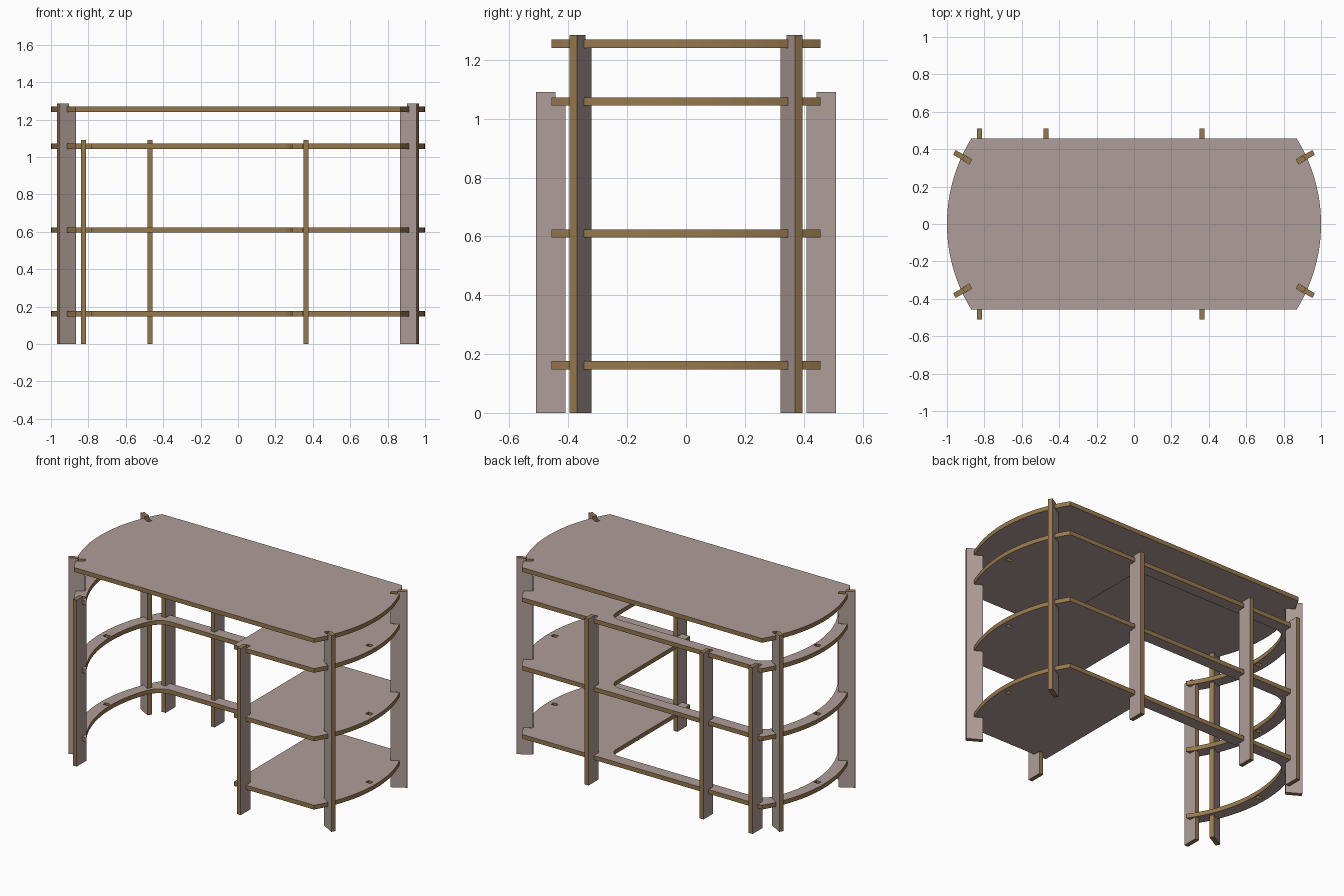
import bpy, bmesh, math
from mathutils import Matrix, Vector

if "Cube" in bpy.data.objects:
    bpy.data.objects.remove(bpy.data.objects["Cube"])


def material(name, rgb):
    m = bpy.data.materials.new(name)
    m.diffuse_color = (*rgb, 1)
    m.use_nodes = True
    m.node_tree.nodes["Principled BSDF"].inputs["Base Color"].default_value = m.diffuse_color
    return m


FACE = material("board_face", (0.43, 0.34, 0.32))
EDGE = material("board_edge", (0.31, 0.19, 0.075))

T = 0.028                       # board thickness
HX, HY, CX = 1.0, 0.457, 0.87   # half length, half depth, corner x
R = (HY**2 + (HX - CX)**2) / (2 * (HX - CX))
C = HX - R                      # centre of the end arcs
SHELVES = [0.148, 0.596, 1.044]
TOP = 1.241


def board(name, pts, thick, matrix):
    """Flat board from an outline: wide faces pale, cut edges brown."""
    bm = bmesh.new()
    lo = [bm.verts.new((x, y, 0)) for x, y in pts]
    hi = [bm.verts.new((x, y, thick)) for x, y in pts]
    bm.faces.new(lo[::-1])
    bm.faces.new(hi)
    n = len(pts)
    for i in range(n):
        j = (i + 1) % n
        f = bm.faces.new((lo[i], lo[j], hi[j], hi[i]))
        f.material_index = 1
    bmesh.ops.recalc_face_normals(bm, faces=bm.faces)
    me = bpy.data.meshes.new(name)
    bm.to_mesh(me)
    bm.free()
    me.materials.append(FACE)
    me.materials.append(EDGE)
    ob = bpy.data.objects.new(name, me)
    bpy.context.collection.objects.link(ob)
    ob.matrix_world = matrix
    return ob


def arc(side, radius, y0, y1, n=24):
    """Points on an end arc from y0 to y1 (side is +1 or -1 in x)."""
    a0, a1 = math.asin(y0 / radius), math.asin(y1 / radius)
    return [(side * (C + radius * math.cos(a)), radius * math.sin(a))
            for a in (a0 + (a1 - a0) * i / n for i in range(n + 1))]


def bend(p, q, r, n=8):
    """Rounded corner from p to r around q."""
    p, q, r = Vector(p), Vector(q), Vector(r)
    return [tuple(p * (1 - t)**2 + q * 2 * t * (1 - t) + r * t * t)
            for t in (i / n for i in range(n + 1))]


# Leg positions: inner end point, outward direction, slot depth, shelf heights, leg height
legs = []
for sx, xn in ((-1, "left"), (1, "right")):
    for sy, yn in ((-1, "front"), (1, "back")):
        d = Vector((sx * math.cos(math.pi / 6), sy * 0.5, 0))
        mid = Vector((sx * 0.917, sy * 0.358, 0))
        legs.append((f"{yn}_{xn}_corner_leg", mid - d * 0.05, d, 0.042, SHELVES + [TOP], 1.285))
for name, x, sy in (("front_left_leg", -0.826, -1), ("front_right_leg", 0.363, -1),
                    ("back_left_leg", -0.826, 1), ("back_middle_leg", -0.47, 1),
                    ("back_right_leg", 0.363, 1)):
    legs.append((name, Vector((x, sy * 0.41, 0)), Vector((0, sy, 0)), 0.033, SHELVES, 1.09))


def leg_matrix(base, d, thick):
    side = d.cross(Vector((0, 0, 1)))
    m = Matrix((d, Vector((0, 0, 1)), side)).transposed().to_4x4()
    m.translation = base - side * thick / 2
    return m


# Legs, notched from the inner side for each board
for name, base, d, depth, zs, h in legs:
    pts = [(0.1, h), (0.1, 0), (0, 0)]
    for z in zs:
        pts += [(0, z), (depth, z)]
        if z != zs[-1]:
            pts += [(depth, z + T), (0, z + T)]
    pts.append((depth, h))
    board(name, pts, T, leg_matrix(base, d, T))


def cut_slots(ob, boxes):
    """Cut slots; each box is (base, direction, length, width)."""
    for base, d, length, width in boxes:
        c = board("slot_cutter", [(0, -1), (length, -1), (length, 2), (0, 2)],
                  width, leg_matrix(base, d, width))
        for p in c.data.polygons:
            p.material_index = 1
        c.hide_render = True
        mod = ob.modifiers.new("slot", 'BOOLEAN')
        mod.operation, mod.solver, mod.object = 'DIFFERENCE', 'EXACT', c
        bpy.context.view_layer.update()
        me = bpy.data.meshes.new_from_object(
            ob.evaluated_get(bpy.context.evaluated_depsgraph_get()))
        ob.modifiers.clear()
        ob.data = me
        bpy.data.objects.remove(c)


corner_slots = [(b, d, 0.15, T + 0.001) for n, b, d, dp, zs, h in legs if "corner" in n]
leg_slots = [(b, d, 0.15, T + 0.001) for n, b, d, dp, zs, h in legs if "corner" not in n]
end_slots = [(Vector((s * 0.935, 0, 0)), Vector((s, 0, 0)), 0.035, T) for s in (-1, 1)]

# Desk top
outline = arc(1, R, -HY, HY) + arc(-1, R, HY, -HY)
top = board("desk_top", outline, T, Matrix.Translation((0, 0, TOP)))
cut_slots(top, corner_slots)

# Three shelves: full panel on the right, narrow rail round the back and left
W, X0, YI, F = 0.075, 0.29, 0.38, 0.08
RI = R - W
inner = arc(-1, RI, -HY, YI - F)
corner = arc(-1, RI, YI - 0.01, YI, 1)[-1]
outline = (arc(1, R, -HY, HY) + arc(-1, R, HY, -HY) + inner[:-1]
           + bend(inner[-1], corner, (corner[0] + F, YI))
           + bend((X0 - F, YI), (X0, YI), (X0, YI - F))
           + [(X0, -HY)])
for name, z in zip(("lower_shelf", "middle_shelf", "upper_shelf"), SHELVES):
    shelf = board(name, outline, T, Matrix.Translation((0, 0, z)))
    cut_slots(shelf, corner_slots + leg_slots + end_slots)
